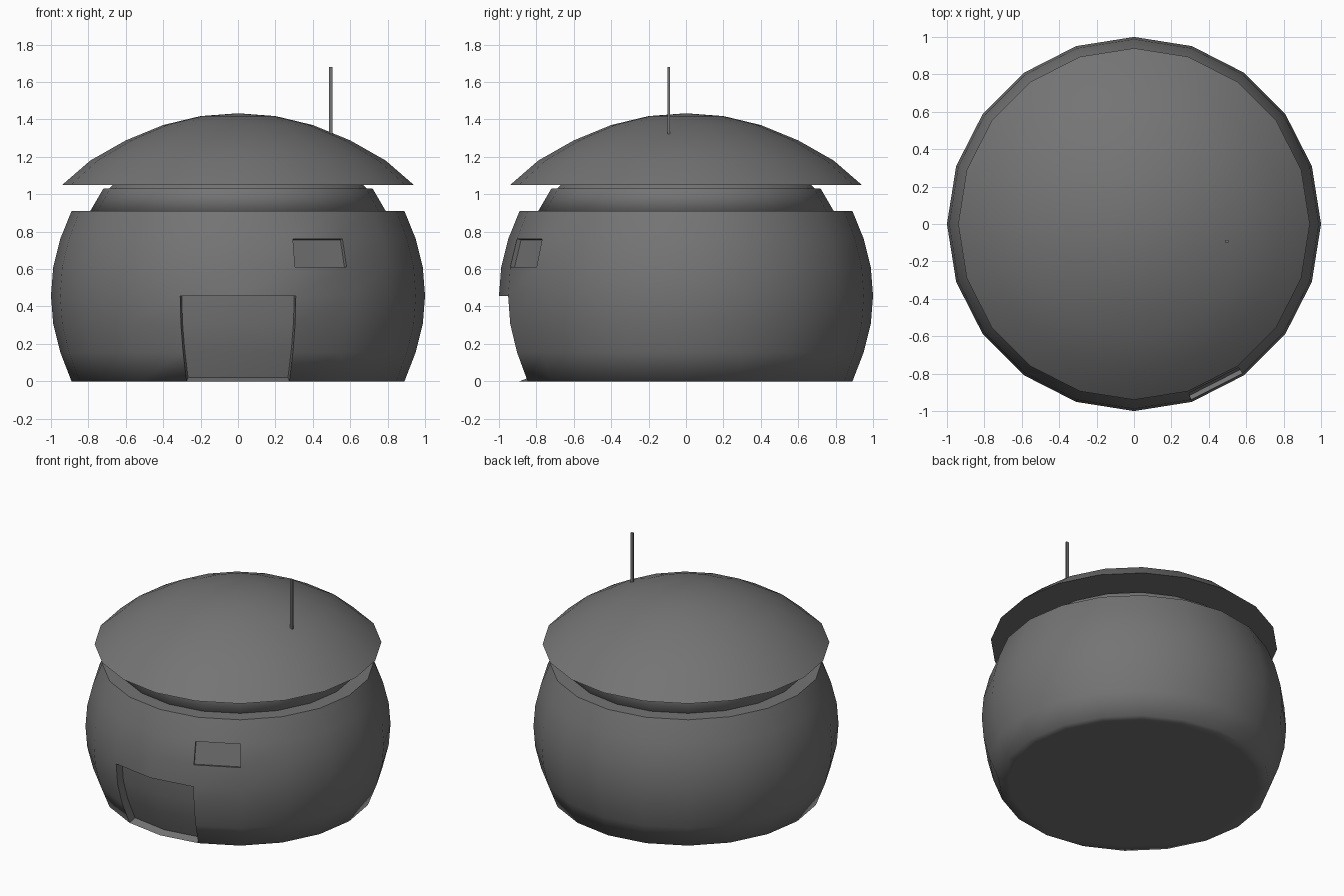
import bpy, bmesh, math
from mathutils import Vector

if "Cube" in bpy.data.objects:
    bpy.data.objects.remove(bpy.data.objects["Cube"])

SIDES = 20
dark = bpy.data.materials.new("dark_grey")
dark.diffuse_color = (0.175, 0.175, 0.175, 1)
dark.use_nodes = True
dark.node_tree.nodes["Principled BSDF"].inputs["Base Color"].default_value = dark.diffuse_color


def lathe(profile):
    """Revolve (radius, z) points, bottom to top, about the z axis."""
    bm = bmesh.new()
    rings = []
    for r, z in profile:
        rings.append([bm.verts.new((r * math.cos(2 * math.pi * i / SIDES),
                                    r * math.sin(2 * math.pi * i / SIDES), z))
                      for i in range(SIDES)])
    for a, b in zip(rings, rings[1:]):
        for i in range(SIDES):
            j = (i + 1) % SIDES
            bm.faces.new((a[i], a[j], b[j], b[i]))
    bmesh.ops.remove_doubles(bm, verts=bm.verts[:], dist=1e-4)
    bm.normal_update()
    return bm


def recess(bm, test, depth):
    """Push the faces whose centre passes the test inward along their normals."""
    faces = [f for f in bm.faces if test(f.calc_center_median())]
    new = bmesh.ops.extrude_face_region(bm, geom=faces)["geom"]
    old = [f for f in faces if f.is_valid]
    if old:
        bmesh.ops.delete(bm, geom=old, context='FACES')
    moved = [f for f in new if isinstance(f, bmesh.types.BMFace) and f.is_valid]
    for f in moved:
        f.normal_update()
    shifts = {}
    for f in moved:
        for v in f.verts:
            shifts[v] = shifts.get(v, Vector()) + f.normal
    for v, n in shifts.items():
        v.co -= n.normalized() * depth
    bm.normal_update()


def finish(name, bm, smooth=True, soft_base=None):
    """Make the object; soft_base is the (radius, z) of a base edge kept smooth."""
    mesh = bpy.data.meshes.new(name)
    bm.to_mesh(mesh)
    bm.free()
    mesh.materials.append(dark)
    ob = bpy.data.objects.new(name, mesh)
    bpy.context.collection.objects.link(ob)
    if smooth:
        bpy.ops.object.select_all(action='DESELECT')
        ob.select_set(True)
        bpy.context.view_layer.objects.active = ob
        bpy.ops.object.shade_smooth_by_angle(angle=math.radians(30))
    if soft_base:
        r, z = soft_base
        for e in mesh.edges:
            if all(abs(mesh.vertices[i].co.z - z) < 1e-3 and
                   abs(mesh.vertices[i].co.xy.length - r) < 1e-3 for i in e.vertices):
                # keep the doorway threshold crisp
                mid = (mesh.vertices[e.vertices[0]].co + mesh.vertices[e.vertices[1]].co) / 2
                if name != "hut_body" or not (abs(mid.x) < 0.2 and mid.y < 0):
                    e.use_edge_sharp = False
    return ob


# rounded hut body with flat floor and flat top rim
body = lathe([(0, 0), (0.82, 0), (0.89, 0), (0.95, 0.155), (0.988, 0.306), (1.0, 0.457),
              (0.988, 0.61), (0.95, 0.762), (0.89, 0.91), (0.79, 0.91)])

# doorway: two facets wide at the front
recess(body, lambda c: abs(c.x) < 0.2 and c.y < -0.85 and 0.03 < c.z < 0.45, 0.055)
# window: one facet, right of the door
recess(body, lambda c: 0.35 < c.x < 0.55 and c.y < -0.7 and 0.62 < c.z < 0.75, 0.025)
finish("hut_body", body, soft_base=(0.89, 0))

# stepped neck under the roof
finish("neck", lathe([(0.70, 0.91), (0.79, 0.91), (0.72, 1.03), (0.69, 1.03), (0.67, 1.05)]),
       soft_base=(0.79, 0.91))

# domed roof with flat underside
finish("roof", lathe([(0, 1.05), (0.94, 1.05), (0.79, 1.18), (0.60, 1.288),
                      (0.40, 1.37), (0.20, 1.418), (0, 1.433)]))

# thin square mast on the roof
mast = bmesh.new()
bmesh.ops.create_cube(mast, size=1)
for v in mast.verts:
    v.co = Vector((0.495 + v.co.x * 0.018, -0.093 + v.co.y * 0.014, 1.5 + v.co.z * 0.36))
finish("roof_mast", mast, smooth=False)
